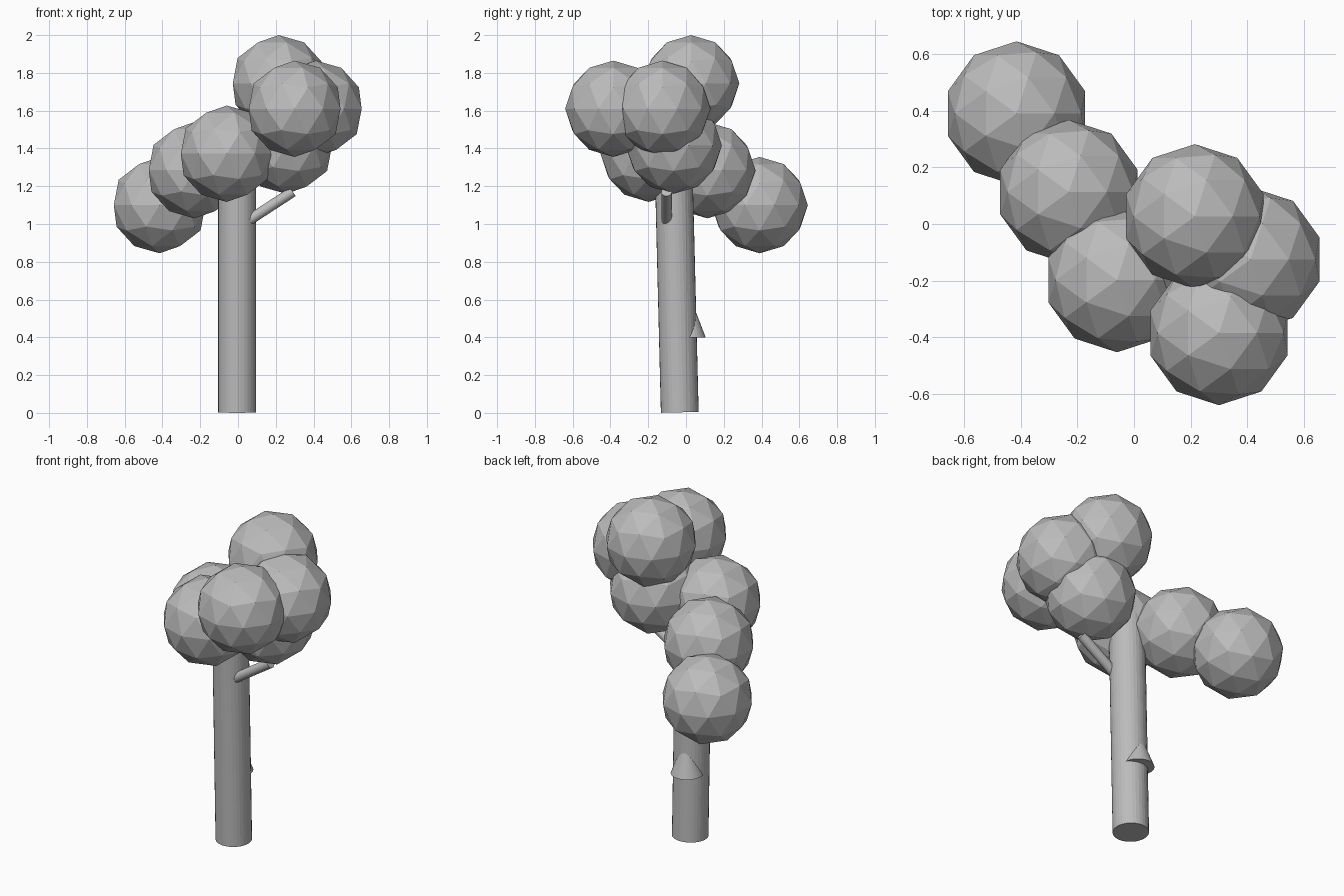
import bpy
from mathutils import Vector

cube = bpy.data.objects.get("Cube")
if cube:
    bpy.data.objects.remove(cube, do_unlink=True)

# Single plain material
grey = bpy.data.materials.new("plain grey")
grey.use_nodes = True
GREY = (0.5, 0.5, 0.5, 1.0)
grey.diffuse_color = GREY
grey.node_tree.nodes["Principled BSDF"].inputs["Base Color"].default_value = GREY


def finish(name):
    obj = bpy.context.object
    obj.name = name
    obj.data.materials.append(grey)
    return obj


def rod(name, start, end, radius, tip_radius=None):
    """Straight round bar or cone running from start to end."""
    start, end = Vector(start), Vector(end)
    axis = end - start
    bpy.ops.mesh.primitive_cone_add(
        vertices=32, radius1=radius,
        radius2=radius if tip_radius is None else tip_radius,
        depth=axis.length, location=(start + end) / 2,
        rotation=axis.to_track_quat('Z', 'Y').to_euler())
    return finish(name)


# Slightly leaning trunk, its top hidden in the foliage
rod("trunk", (-0.005, -0.033, 0.003), (-0.005, -0.068, 1.4), 0.1)

# Side branch reaching up into the foliage
rod("branch", (0.03, -0.103, 1.002), (0.29, -0.103, 1.171), 0.028)

# Cone-shaped stub on the back of the trunk
rod("trunk_stub", (-0.017, 0.014, 0.40), (-0.017, 0.014, 0.635), 0.09, 0.0)

# Faceted foliage balls, from the lowest to the crown
foliage = [
    (-0.415, 0.390, 1.100),
    (-0.230, 0.113, 1.285),
    (-0.060, -0.198, 1.372),
    (0.255, -0.065, 1.415),
    (0.412, -0.125, 1.610),
    (0.300, -0.385, 1.610),
    (0.215, 0.027, 1.745),
]
for i, centre in enumerate(foliage, 1):
    bpy.ops.mesh.primitive_ico_sphere_add(subdivisions=2, radius=0.255, location=centre)
    finish(f"foliage_ball_{i}")
